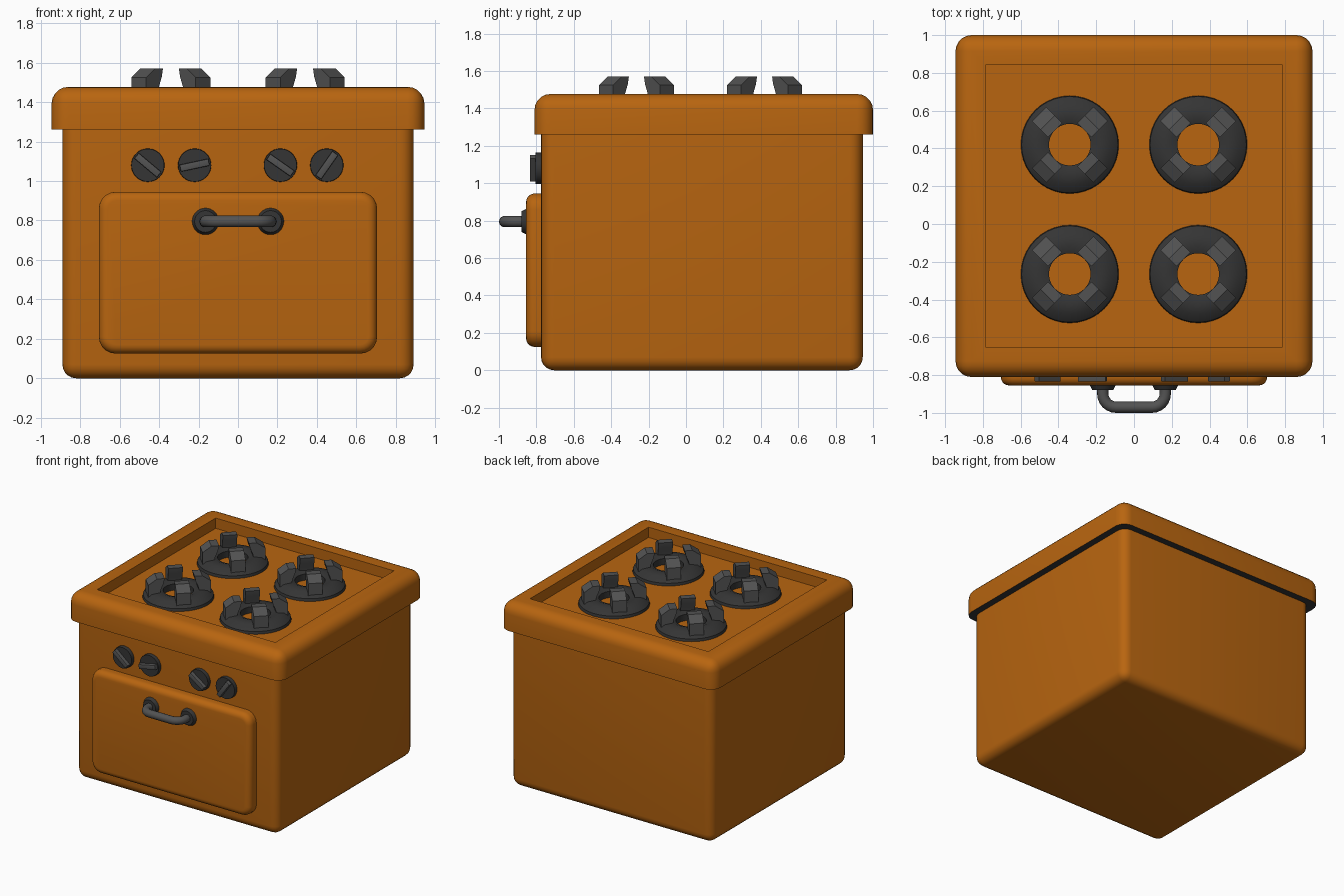
import bpy, bmesh, math
from mathutils import Vector, Matrix

if "Cube" in bpy.data.objects:
    bpy.data.objects.remove(bpy.data.objects["Cube"])


def material(name, rgb):
    m = bpy.data.materials.new(name)
    m.diffuse_color = (*rgb, 1)
    m.use_nodes = True
    m.node_tree.nodes["Principled BSDF"].inputs["Base Color"].default_value = m.diffuse_color
    return m


ORANGE = material("burnt_orange", (0.48, 0.13, 0.005))
DARK = material("dark_iron", (0.035, 0.035, 0.035))
GREY = material("worn_grey", (0.085, 0.085, 0.085))


def finish(name, bm, *mats):
    bmesh.ops.recalc_face_normals(bm, faces=bm.faces[:])
    me = bpy.data.meshes.new(name)
    bm.to_mesh(me)
    bm.free()
    for m in mats:
        me.materials.append(m)
    me.shade_smooth()
    me.set_sharp_from_angle(angle=math.radians(35))
    ob = bpy.data.objects.new(name, me)
    bpy.context.collection.objects.link(ob)
    return ob


def box(lo, hi):
    bm = bmesh.new()
    lo, hi = Vector(lo), Vector(hi)
    bmesh.ops.create_cube(bm, size=1)
    for v in bm.verts:
        v.co = Vector(((lo[i] + hi[i]) / 2 + v.co[i] * (hi[i] - lo[i])) for i in range(3))
    return bm


def bevel(bm, test, offset, segments=5):
    edges = [e for e in bm.edges if test(e.verts[0].co, e.verts[1].co)]
    bmesh.ops.bevel(bm, geom=edges, offset=offset, segments=segments,
                    profile=0.5, affect='EDGES', clamp_overlap=True)


def lathe(bm, profile, steps=40):
    """Closed (r, z) profile spun about z."""
    rings = []
    for s in range(steps):
        a = 2 * math.pi * s / steps
        rings.append([bm.verts.new((r * math.cos(a), r * math.sin(a), z)) for r, z in profile])
    n = len(profile)
    for s in range(steps):
        p, q = rings[s], rings[(s + 1) % steps]
        for i in range(n):
            bm.faces.new((p[i], q[i], q[(i + 1) % n], p[(i + 1) % n]))


# Oven body
bm = box((-0.89, -0.775, 0), (0.89, 0.945, 1.27))
bevel(bm, lambda a, b: min(a.z, b.z) < 0.01, 0.07)
finish("oven_body", bm, ORANGE)

# Hob top with sunken tray and dark underside
bm = box((-0.945, -0.81, 1.26), (0.945, 1.0, 1.477))
bevel(bm, lambda a, b: max(a.z, b.z) > 1.4, 0.085)
top = max((f for f in bm.faces if f.normal.z > 0.99), key=lambda f: f.calc_area())
bmesh.ops.inset_region(bm, faces=[top], thickness=0.105)
walls = bmesh.ops.extrude_discrete_faces(bm, faces=[top])
for v in walls["faces"][0].verts:
    v.co.z = 1.395
bm.normal_update()
for f in bm.faces:
    if f.calc_center_median().z < 1.265:
        f.material_index = 1
finish("hob_top", bm, ORANGE, DARK)

# Oven door
bm = box((-0.705, -0.855, 0.125), (0.705, -0.77, 0.945))
bevel(bm, lambda a, b: abs(a.y - b.y) > 0.05, 0.085)
bevel(bm, lambda a, b: max(a.y, b.y) < -0.85, 0.045)
finish("oven_door", bm, ORANGE)

# Burners: ring base plus four diagonal pot supports
BASE = [(0.26, 1.39), (0.255, 1.415), (0.21, 1.45), (0.15, 1.46), (0.11, 1.445), (0.11, 1.39)]
PRONG = [(0.23, 1.42), (0.23, 1.525), (0.166, 1.57), (0.11, 1.57),
         (0.118, 1.53), (0.138, 1.48), (0.15, 1.42)]
for cx in (-0.34, 0.34):
    for cy in (-0.265, 0.42):
        place = Matrix.Translation((cx, cy, 0))
        bm = bmesh.new()
        lathe(bm, BASE)
        finish("burner_ring", bm, DARK).matrix_world = place
        bm = bmesh.new()
        for k in range(4):
            rot = Matrix.Rotation(math.radians(45 + 90 * k), 3, 'Z')
            f = bm.faces.new([bm.verts.new(rot @ Vector((r, -0.053, z))) for r, z in PRONG])
            ext = bmesh.ops.extrude_face_region(bm, geom=[f], use_keep_orig=True)
            for g in ext["geom"]:
                if isinstance(g, bmesh.types.BMVert):
                    g.co += rot @ Vector((0, 0.106, 0))
        finish("pot_support", bm, GREY).matrix_world = place


def disc(name, x, z, y0, y1, r0, r1):
    """Round plug pointing to the front."""
    bm = bmesh.new()
    bmesh.ops.create_cone(bm, cap_ends=True, segments=32, radius1=r0, radius2=r1, depth=y0 - y1)
    ob = finish(name, bm, DARK)
    ob.matrix_world = Matrix.Translation((x, (y0 + y1) / 2, z)) @ Matrix.Rotation(math.pi / 2, 4, 'X')


# Control knobs with turned grips
for x, angle in ((-0.457, 40), (-0.22, -12), (0.215, 35), (0.45, -55)):
    disc("knob", x, 1.08, -0.765, -0.805, 0.085, 0.083)
    bm = box((-0.075, -0.835, -0.018), (0.075, -0.80, 0.018))
    bevel(bm, lambda a, b: max(a.y, b.y) < -0.83, 0.006, 2)
    grip = finish("knob_grip", bm, GREY)
    grip.matrix_world = Matrix.Translation((x, 0, 1.08)) @ Matrix.Rotation(math.radians(angle), 4, 'Y')

# Door handle: mounts and a bent tube
for x in (-0.165, 0.165):
    disc("handle_mount", x, 0.795, -0.85, -0.88, 0.07, 0.055)
half = [(0.165, -0.86), (0.165, -0.89)]
half += [(0.095 + 0.07 * math.cos(t), -0.9 - 0.07 * math.sin(t))
         for t in (math.pi / 2 * i / 6 for i in range(7))]
path = half + [(-x, y) for x, y in reversed(half)]
bm = bmesh.new()
rings = []
for i, (x, y) in enumerate(path):
    p, q = path[max(i - 1, 0)], path[min(i + 1, len(path) - 1)]
    t = Vector((q[0] - p[0], q[1] - p[1], 0)).normalized()
    side = Vector((-t.y, t.x, 0))
    rings.append([bm.verts.new(Vector((x, y, 0.795)) + 0.03 * (
        side * math.cos(a) + Vector((0, 0, 1)) * math.sin(a)))
        for a in (2 * math.pi * k / 14 for k in range(14))])
for p, q in zip(rings, rings[1:]):
    for k in range(14):
        bm.faces.new((p[k], p[(k + 1) % 14], q[(k + 1) % 14], q[k]))
bm.faces.new(rings[0])
bm.faces.new(rings[-1])
finish("door_handle", bm, GREY)
